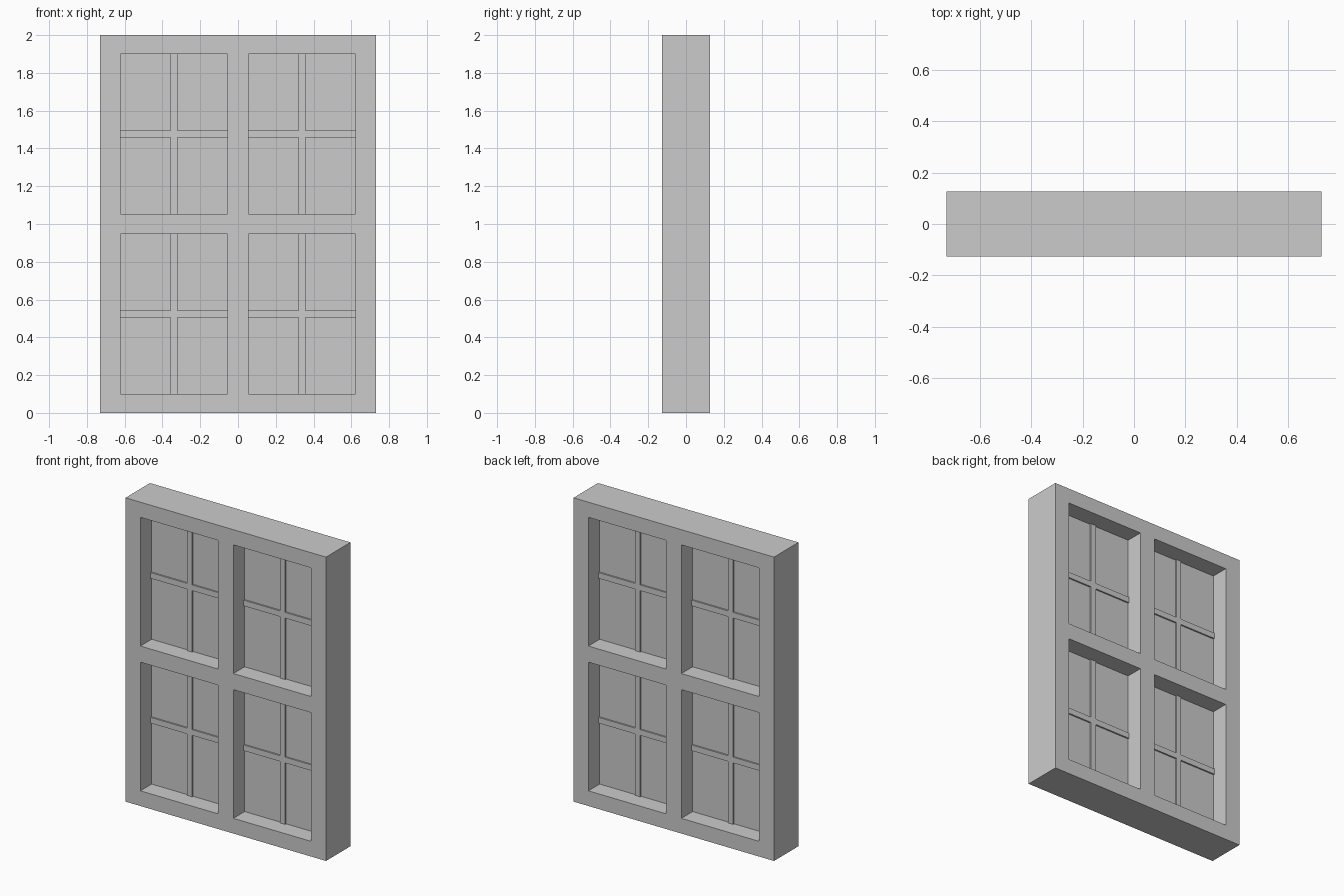
import bpy, bmesh

if "Cube" in bpy.data.objects:
    bpy.data.objects.remove(bpy.data.objects["Cube"])

HALF_X, HEIGHT, DEPTH = 0.73, 2.0, 0.254
X_IN, X_OUT = 0.055, 0.622            # opening sides, mirrored about x = 0
Z_IN, Z_OUT = 0.053, 0.9              # opening limits above/below mid height
BAR = 0.019                           # half width of the thin glazing bars


def lattice(name, xs, zs, depth, is_hole):
    """Slab in the XZ plane made of grid cells, leaving out the holes."""
    bm = bmesh.new()
    grid = [[bm.verts.new((x, 0, z)) for z in zs] for x in xs]
    for i in range(len(xs) - 1):
        for j in range(len(zs) - 1):
            if not is_hole(i, j):
                bm.faces.new((grid[i][j], grid[i + 1][j],
                              grid[i + 1][j + 1], grid[i][j + 1]))
    loose = [v for v in bm.verts if not v.link_faces]
    bmesh.ops.delete(bm, geom=loose, context='VERTS')
    mesh = bpy.data.meshes.new(name)
    bm.to_mesh(mesh)
    bm.free()
    obj = bpy.data.objects.new(name, mesh)
    bpy.context.collection.objects.link(obj)
    mod = obj.modifiers.new("thickness", 'SOLIDIFY')
    mod.thickness = depth
    mod.offset = 0
    return obj


# Outer frame with four openings
mid = HEIGHT / 2
xs = [-HALF_X, -X_OUT, -X_IN, X_IN, X_OUT, HALF_X]
zs = [0, mid - Z_OUT, mid - Z_IN, mid + Z_IN, mid + Z_OUT, HEIGHT]
lattice("window_frame", xs, zs, DEPTH, lambda i, j: i % 2 and j % 2)

# Glass pane and crossed glazing bars in each opening
for i in (1, 3):
    for j in (1, 3):
        x0, x1, z0, z1 = xs[i], xs[i + 1], zs[j], zs[j + 1]
        cx, cz = (x0 + x1) / 2, (z0 + z1) / 2
        lattice("glass_pane", [x0, x1], [z0, z1], 0.02, lambda a, b: False)
        lattice("glazing_bars", [x0, cx - BAR, cx + BAR, x1],
                [z0, cz - BAR, cz + BAR, z1], 0.04,
                lambda a, b: a != 1 and b != 1)
